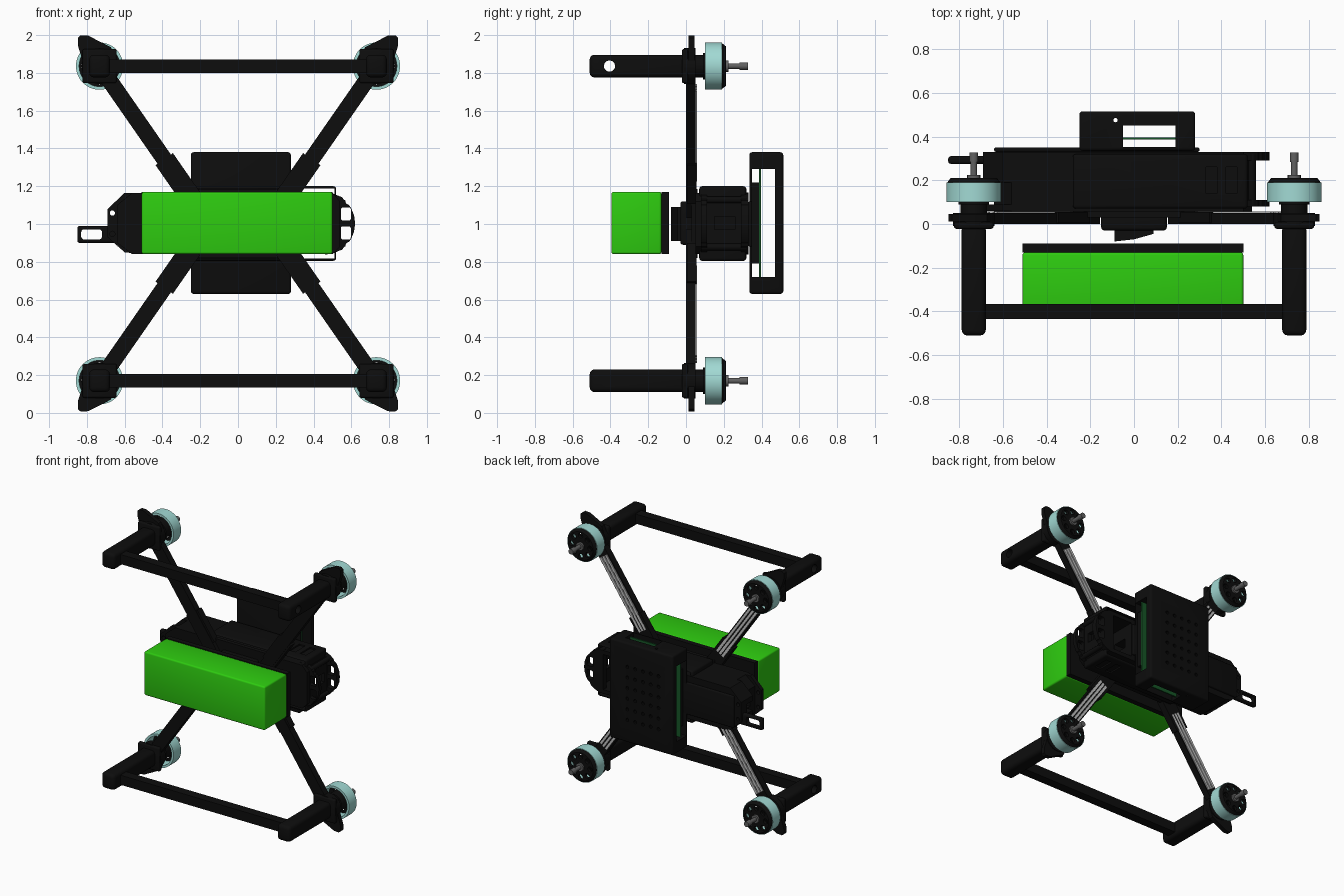
import bpy, bmesh, math
from mathutils import Matrix, Vector

cube = bpy.data.objects.get("Cube")
if cube:
    bpy.data.objects.remove(cube, do_unlink=True)

MID = 1.003  # height of the symmetry plane


def material(name, r, g, b, rough=0.6):
    m = bpy.data.materials.new(name)
    m.use_nodes = True
    m.diffuse_color = (r, g, b, 1)
    node = m.node_tree.nodes["Principled BSDF"]
    node.inputs["Base Color"].default_value = (r, g, b, 1)
    node.inputs["Roughness"].default_value = rough
    return m


BLACK = material("black plastic", 0.004, 0.004, 0.004)
GREEN = material("battery green", 0.027, 0.6, 0.005)
CYAN = material("pale cyan metal", 0.36, 0.7, 0.66)
BOARD = material("circuit board green", 0.008, 0.09, 0.02)
STEEL = material("shaft grey", 0.12, 0.12, 0.12)
LIGHT = material("light strip grey", 0.55, 0.55, 0.55)


def finish(name, bm, mat):
    bmesh.ops.recalc_face_normals(bm, faces=bm.faces)
    me = bpy.data.meshes.new(name)
    bm.to_mesh(me)
    bm.free()
    me.materials.append(mat)
    ob = bpy.data.objects.new(name, me)
    bpy.context.scene.collection.objects.link(ob)
    return ob


def box(name, x, y, z, mat=BLACK, bevel=0.0):
    bm = bmesh.new()
    bmesh.ops.create_cube(bm, size=1)
    for v in bm.verts:
        for i, (lo, hi) in enumerate((x, y, z)):
            v.co[i] = lo if v.co[i] < 0 else hi
    if bevel:
        bmesh.ops.bevel(bm, geom=bm.edges[:], offset=bevel, segments=3,
                        profile=0.5, affect='EDGES')
    return finish(name, bm, mat)


def prism(name, pts, lo, hi, axis='Y', mat=BLACK):
    """Extrude an outline: xz points along Y, or xy points along Z."""
    bm = bmesh.new()
    place = (lambda p, t: (p[0], t, p[1])) if axis == 'Y' else (lambda p, t: (p[0], p[1], t))
    a = [bm.verts.new(place(p, lo)) for p in pts]
    b = [bm.verts.new(place(p, hi)) for p in pts]
    bm.faces.new(a)
    bm.faces.new(b[::-1])
    for i in range(len(pts)):
        j = (i + 1) % len(pts)
        bm.faces.new((a[i], a[j], b[j], b[i]))
    return finish(name, bm, mat)


def rod(name, center, radius, length, axis='Y', mat=BLACK, sides=32, top=None):
    bm = bmesh.new()
    bmesh.ops.create_cone(bm, cap_ends=True, segments=sides, radius1=radius,
                          radius2=radius if top is None else top, depth=length)
    turn = {'X': Matrix.Rotation(math.pi / 2, 4, 'Y'),
            'Y': Matrix.Rotation(-math.pi / 2, 4, 'X'), 'Z': Matrix()}[axis]
    bm.transform(Matrix.Translation(center) @ turn)
    return finish(name, bm, mat)


def cut(target, *cutters):
    for c in cutters:
        mod = target.modifiers.new("cut", 'BOOLEAN')
        mod.object, mod.operation, mod.solver = c, 'DIFFERENCE', 'EXACT'
    bpy.context.view_layer.update()
    dg = bpy.context.evaluated_depsgraph_get()
    me = bpy.data.meshes.new_from_object(target.evaluated_get(dg))
    target.modifiers.clear()
    target.data = me
    for c in cutters:
        bpy.data.objects.remove(c, do_unlink=True)
    return target


# Battery and pad
box("battery", (-0.51, 0.5), (-0.395, -0.13), (0.84, 1.17), GREEN, 0.012)
box("battery_pad", (-0.51, 0.5), (-0.13, -0.09), (0.84, 1.17))

# Hull with a tapered tail, a through window and an open bay behind the nose
hull = prism("hull", [(-0.64, 0.9), (-0.64, 1.1), (-0.56, 1.165), (0.5, 1.165),
                      (0.54, 1.12), (0.54, 0.88), (0.5, 0.84), (-0.56, 0.84)], 0.05, 0.33)
cut(hull, box("c", (-1, 1), (0.15, 0.26), (0.97, 1.04)),
    box("c", (0.3, 0.51), (0.1, 0.5), (0.87, 1.135)))
box("hull_lid", (-0.64, 0.3), (0.33, 0.35), (0.88, 1.12), BLACK, 0.008)
cut(box("side_cage", (-0.28, 0.52), (0.07, 0.32), (0.805, 1.2), BLACK, 0.015),
    box("c", (-0.26, 0.51), (0, 1), (0.817, 1.188)),
    box("c", (0.4, 1), (0.15, 0.26), (0.97, 1.04)),
    *[box("c", (x, x + 0.05), (0.14, 0.26), (0, 2)) for x in (0.33, 0.42)])
prism("front_camera_block", [(-0.09, 0.06), (0.09, 0.06), (0.09, -0.045),
                             (0, -0.07), (-0.09, -0.08)], 0.91, 1.09, 'Z')
box("camera_collar", (-0.15, 0.15), (-0.03, 0.06), (0.89, 1.12), BLACK, 0.015)
box("center_plate", (-0.28, 0.28), (0.03, 0.06), (0.82, 1.185))

# Tail plates with lightening holes and a loop
for y0, y1 in ((0.06, 0.09), (0.19, 0.33)):
    tail = prism("tail_plate", [(-0.55, 0.845), (-0.6, 0.85), (-0.69, 0.93), (-0.69, 1.08),
                                (-0.6, 1.165), (-0.55, 1.165)], y0, y1)
    cut(tail, *[rod("c", (-0.665, 0.26, MID + s * 0.055), 0.014, 2, sides=12) for s in (-1, 1)],
        box("c", (-1, 0), (0.15, 0.26), (0.97, 1.04)))
cut(box("tail_loop", (-0.85, -0.62), (0.275, 0.31), (0.9, 0.99), BLACK, 0.012),
    box("c", (-0.83, -0.72), (0, 1), (0.918, 0.972), BLACK, 0.015))

# Curved nose guards
for y0, y1 in ((0.08, 0.11), (0.29, 0.33)):
    outline = [(0.46 + 0.16 * math.cos(a), MID + 0.165 * math.sin(a))
               for a in [math.radians(-90 + 15 * i) for i in range(13)]]
    guard = prism("nose_guard", outline, y0, y1)
    cut(guard, *[box("c", (0.545, 0.597), (0, 1), (MID + s * 0.05 - 0.035, MID + s * 0.05 + 0.035),
                     BLACK, 0.01) for s in (-1, 1)],
        *[rod("c", (0.59, 0.2, MID + s * 0.12), 0.022, 2, sides=16) for s in (-1, 1)])
for s in (-1, 1):
    rod("nose_post", (0.54, 0.2, MID + s * 0.125), 0.018, 0.24, sides=12)

# Rear electronics case with windows, vent holes and the board inside
vents = [rod("c", (-0.13 + 0.065 * i, 0.5, 0.8 + 0.08 * j), 0.013, 0.1, sides=10)
         for i in range(5) for j in range(6)]
case = box("rear_case", (-0.25, 0.28), (0.335, 0.515), (0.63, 1.38), BLACK, 0.014)
cut(case, box("c", (-1, 1), (0.35, 0.47), (0.72, 1.29)))
cut(case, box("c", (-0.05, 0.19), (0.352, 0.45), (0, 2)),
    rod("c", (-0.085, 0.475, 1), 0.01, 2, 'Z', sides=12))
cut(case, *vents)
box("circuit_board", (-0.23, 0.26), (0.386, 0.396), (0.645, 1.365), BOARD)
for x in ((-0.22, -0.06), (0.2, 0.26)):
    box("board_components", x, (0.34, 0.386), (0.79, 1.22))

# Arms, motors and landing legs, one set per corner
for sx in (-1, 1):
    for sz in (-1, 1):
        hub = Vector((sx * 0.733, MID + sz * 0.833))
        along = Vector((sx * 0.57, sz * 0.82)).normalized()
        side = Vector((-along.y, along.x))

        def strip(name, s0, s1, w0, w1, y0, y1, mat=BLACK):
            pts = [hub - along * s + side * w for s, w in
                   ((s0, w0), (s0, w1), (s1, w1), (s1, w0))]
            return prism(name, pts, y0, y1, mat=mat)

        strip("arm", 0, 0.95, -0.043, 0.043, 0, 0.05)
        strip("arm_sleeve", 0.6, 0.85, -0.056, 0.056, 0.005, 0.056)
        for w in (-0.026, 0, 0.026):
            strip("light_strip", 0.14, 0.72, w - 0.009, w + 0.009, 0.05, 0.058, LIGHT)

        # Corner fin
        fin = [(-0.08, 0.05), (-0.06, 0.1), (0.06, 0.161), (0.1, 0.163), (0.115, 0.15),
               (0.115, 0.11), (0.09, 0.03), (0.03, -0.02)]
        prism("corner_fin", [(hub.x + sx * a, hub.y + sz * b) for a, b in fin], 0.012, 0.045)

        # Motor mount
        x, z = hub
        rod("mount_disc", (x, 0.02, z), 0.095, 0.06)
        box("mount_clamp", (x - 0.09, x + 0.09), (-0.022, 0.01), (z - 0.09, z + 0.09), BLACK, 0.01)
        rod("motor_base", (x, 0.08, z), 0.06, 0.07)

        # Motor bell: cyan ring, black perforated cap, stator and shaft
        ring = rod("motor_ring", (x, 0.145, z), 0.125, 0.09, mat=CYAN, sides=48)
        cut(ring, rod("c", (x, 0.145, z), 0.108, 0.2, mat=CYAN, sides=48))
        cap = rod("motor_cap", (x, 0.2, z), 0.122, 0.022, sides=48, top=0.105)
        holes = [rod("c", (x + 0.078 * math.cos(a), 0.2, z + 0.078 * math.sin(a)), 0.019, 0.1, sides=12)
                 for a in [math.tau * i / 8 for i in range(8)]]
        cut(cap, *holes)
        rod("motor_stator", (x, 0.14, z), 0.07, 0.1)
        rod("motor_rim", (x, 0.098, z), 0.05, 0.01)
        rod("motor_shaft", (x, 0.265, z), 0.015, 0.12, mat=STEEL, sides=16)
        rod("shaft_tip", (x, 0.305, z), 0.02, 0.045, mat=STEEL, sides=16)
        rod("shaft_collar", (x, 0.217, z), 0.03, 0.016, mat=STEEL, sides=16)

        # Landing leg, bored for the cross bar
        leg = box("landing_leg", (x - 0.055, x + 0.055), (-0.51, 0), (z - 0.06, z + 0.06), BLACK, 0.025)
        cut(leg, rod("c", (x, -0.405, z), 0.03, 1, 'X', sides=24))

# Hollow cross bars
for sz in (-1, 1):
    z = MID + sz * 0.833
    bar = box("cross_bar", (-0.685, 0.685), (-0.435, -0.365), (z - 0.036, z + 0.036))
    cut(bar, rod("c", (0, -0.405, z), 0.0295, 3, 'X', sides=24))

# Smooth the round parts, keeping their edges sharp
bpy.ops.object.select_all(action='DESELECT')
for ob in bpy.context.scene.objects:
    if ob.type == 'MESH':
        ob.select_set(True)
        bpy.context.view_layer.objects.active = ob
bpy.ops.object.shade_smooth_by_angle(angle=math.radians(32))
